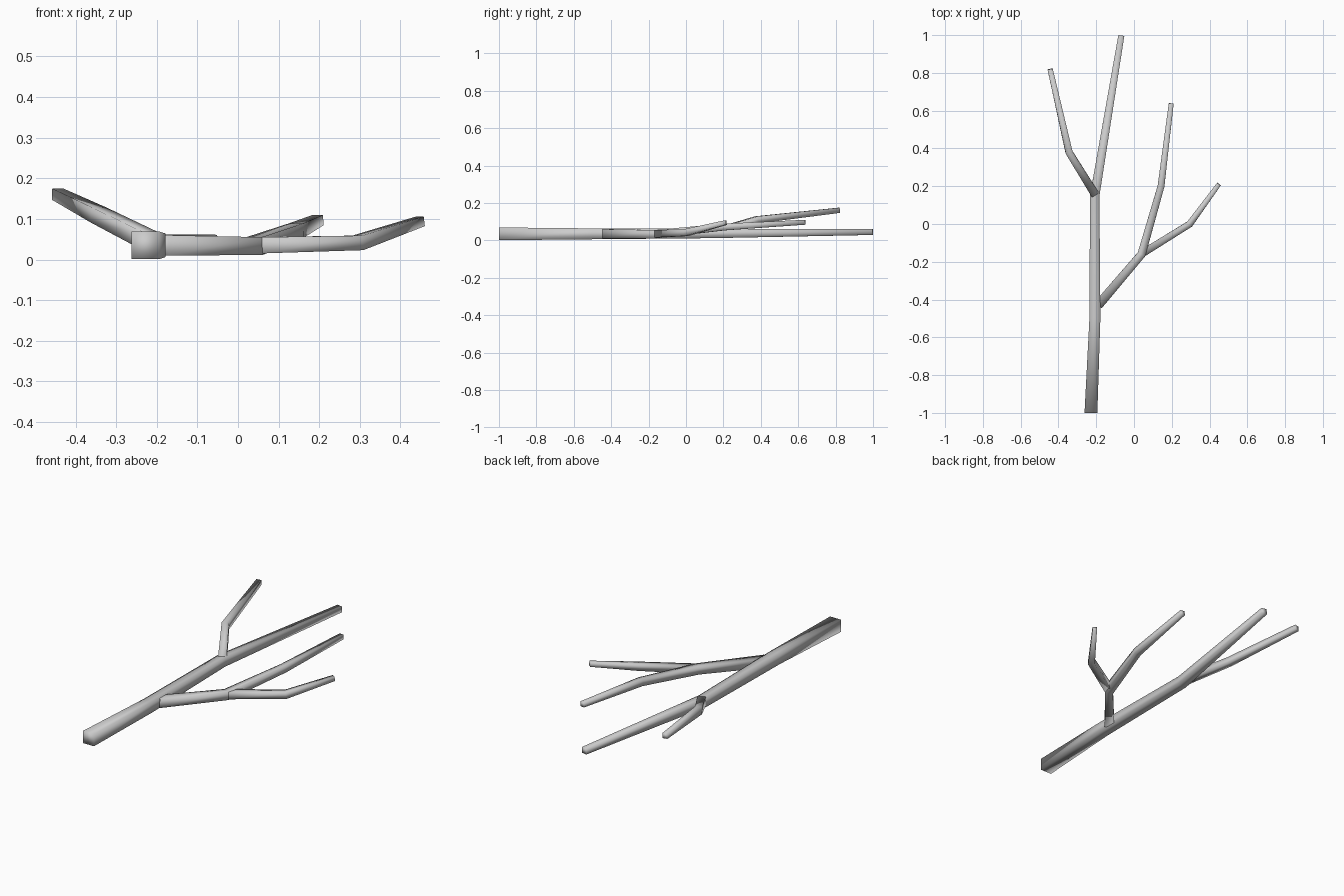
import bpy
import bmesh
from mathutils import Vector

if "Cube" in bpy.data.objects:
    bpy.data.objects.remove(bpy.data.objects["Cube"])

bark = bpy.data.materials.new("pale_grey_bark")
bark.use_nodes = True
grey = (0.6, 0.6, 0.6, 1)
bark.diffuse_color = grey
bark.node_tree.nodes["Principled BSDF"].inputs["Base Color"].default_value = grey


def limb(name, path):
    """Sweep a tapering square section along points given as (x, y, z, half width)."""
    pts = [Vector(p[:3]) for p in path]
    bm = bmesh.new()
    rings = []
    for i, (p, row) in enumerate(zip(pts, path)):
        before = (p - pts[i - 1]).normalized() if i else Vector()
        after = (pts[i + 1] - p).normalized() if i + 1 < len(pts) else Vector()
        along = (before + after).normalized()
        if name == "main_stem" and i == 0:
            along = Vector((0, 1, 0))
        side = along.cross(Vector((0, 0, 1))).normalized()
        up = side.cross(along)
        rings.append([bm.verts.new(p + row[3] * (a * side + b * up))
                      for a, b in ((-1, -1), (1, -1), (1, 1), (-1, 1))])
    for low, high in zip(rings, rings[1:]):
        for k in range(4):
            n = (k + 1) % 4
            bm.faces.new((low[k], low[n], high[n], high[k]))
    bm.faces.new(rings[0][::-1])
    bm.faces.new(rings[-1])
    bmesh.ops.recalc_face_normals(bm, faces=bm.faces)
    for f in bm.faces:
        f.smooth = True
    mesh = bpy.data.meshes.new(name)
    bm.to_mesh(mesh)
    bm.free()
    mesh.materials.append(bark)
    bpy.context.collection.objects.link(bpy.data.objects.new(name, mesh))


# Main stem
limb("main_stem", [(-0.228, -1, 0.035, 0.034), (-0.207, -0.5, 0.035, 0.029),
                   (-0.208, 0.15, 0.037, 0.025), (-0.067, 0.998, 0.045, 0.016)])
# Right fork and the twig that leaves it
limb("long_fork", [(-0.19, -0.43, 0.035, 0.025), (0.04, -0.16, 0.033, 0.022),
                   (0.143, 0.2, 0.071, 0.018), (0.197, 0.638, 0.097, 0.013)])
limb("short_fork", [(0.045, -0.155, 0.035, 0.02), (0.295, 0, 0.041, 0.018),
                    (0.449, 0.21, 0.094, 0.012)])
# Raised branch on the other side
limb("raised_branch", [(-0.205, 0.155, 0.04, 0.022), (-0.344, 0.38, 0.11, 0.019),
                       (-0.444, 0.82, 0.161, 0.014)])
